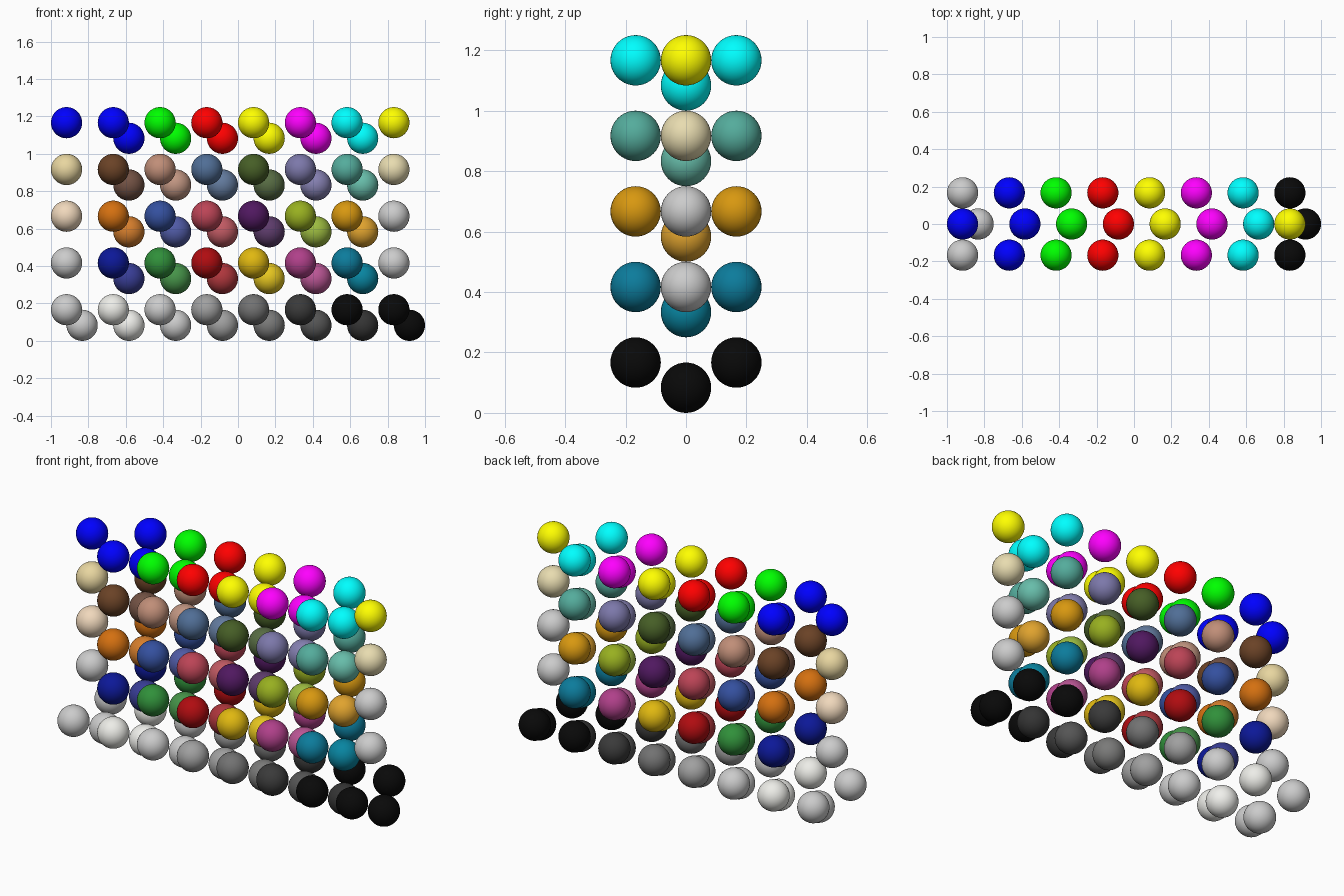
import bpy, bmesh

if "Cube" in bpy.data.objects:
    bpy.data.objects.remove(bpy.data.objects["Cube"])

R = 1 / 12            # ball radius; columns and rows are 3 radii apart
STEP = 0.25
X0, Z0 = -11 * R, 2 * R

# Outer and inner ball colours per row, from left to right
BASE_OUT = "C8C8C8 EDEDE8 C8C8C8 A0A0A0 727272 3A3A3A 090909 090909".split()
BASE_IN = "C8C8C8 F0F0EC C8C8C8 A0A0A0 7A7A79 555555 343434 090909".split()
PURE = "0000FF 00FF00 FF0000 FFFF00 FF00FF 00FFFF".split()
ROWS = [
    ("0C1898 30903A B00C10 E0B810 B0408A 0C7C9C".split(),
     "383D96 469449 AF363C E7C71F BB5695 0885A1".split(), "F3F3F2", "C8C8C8"),
    ("D47010 34509F BC4456 501860 98B020 D89810".split(),
     "D67E2C 505BA6 C15A63 5E3C6C 9DBC40 E0A32E".split(), "F0D8BC", "C0C0C0"),
    ("6A4226 C08E78 506E96 465E26 7C78AA 54AC9C".split(),
     "735244 C29682 627A9D 576C43 8580B1 67BDAA".split(), "E8D6A0", "E8DCB0"),
    (PURE, PURE, "0000FF", "FFFF00"),
]

meshes = {}


def linear(h):
    c = int(h, 16) / 255
    return c / 12.92 if c <= 0.04045 else ((c + 0.055) / 1.055) ** 2.4


def ball_mesh(hex_col):
    """One smooth sphere mesh per colour, shared by all its balls."""
    if hex_col not in meshes:
        bm = bmesh.new()
        bmesh.ops.create_uvsphere(bm, u_segments=40, v_segments=20, radius=R)
        for f in bm.faces:
            f.smooth = True
        me = bpy.data.meshes.new("ball_" + hex_col)
        bm.to_mesh(me)
        bm.free()
        mat = bpy.data.materials.new("paint_" + hex_col)
        mat.diffuse_color = (*(linear(hex_col[i:i + 2]) for i in (0, 2, 4)), 1)
        mat.use_nodes = True
        mat.node_tree.nodes["Principled BSDF"].inputs["Base Color"].default_value = mat.diffuse_color
        me.materials.append(mat)
        meshes[hex_col] = me
    return meshes[hex_col]


def ball(name, hex_col, x, y, z):
    ob = bpy.data.objects.new(name, ball_mesh(hex_col))
    ob.location = (x, y, z)
    bpy.context.collection.objects.link(ob)


def trio(name, outer, inner, x, z):
    """Front and back balls with a middle one shifted right and down."""
    ball(name + "_front", outer, x, -2 * R, z)
    ball(name + "_back", outer, x, 2 * R, z)
    ball(name + "_middle", inner, x + R, 0, z - R)


# Bottom row of greys
for c, (o, i) in enumerate(zip(BASE_OUT, BASE_IN)):
    trio(f"grey_ball_{c}", o, i, X0 + c * STEP, Z0)

# Four coloured rows, each closed by a single ball at both ends
for r, (outs, ins, left, right) in enumerate(ROWS, 1):
    z = Z0 + r * STEP
    for c, (o, i) in enumerate(zip(outs, ins), 1):
        trio(f"colour_ball_{r}_{c}", o, i, X0 + c * STEP, z)
    ball(f"left_end_ball_{r}", left, X0, 0, z)
    ball(f"right_end_ball_{r}", right, X0 + 7 * STEP, 0, z)
